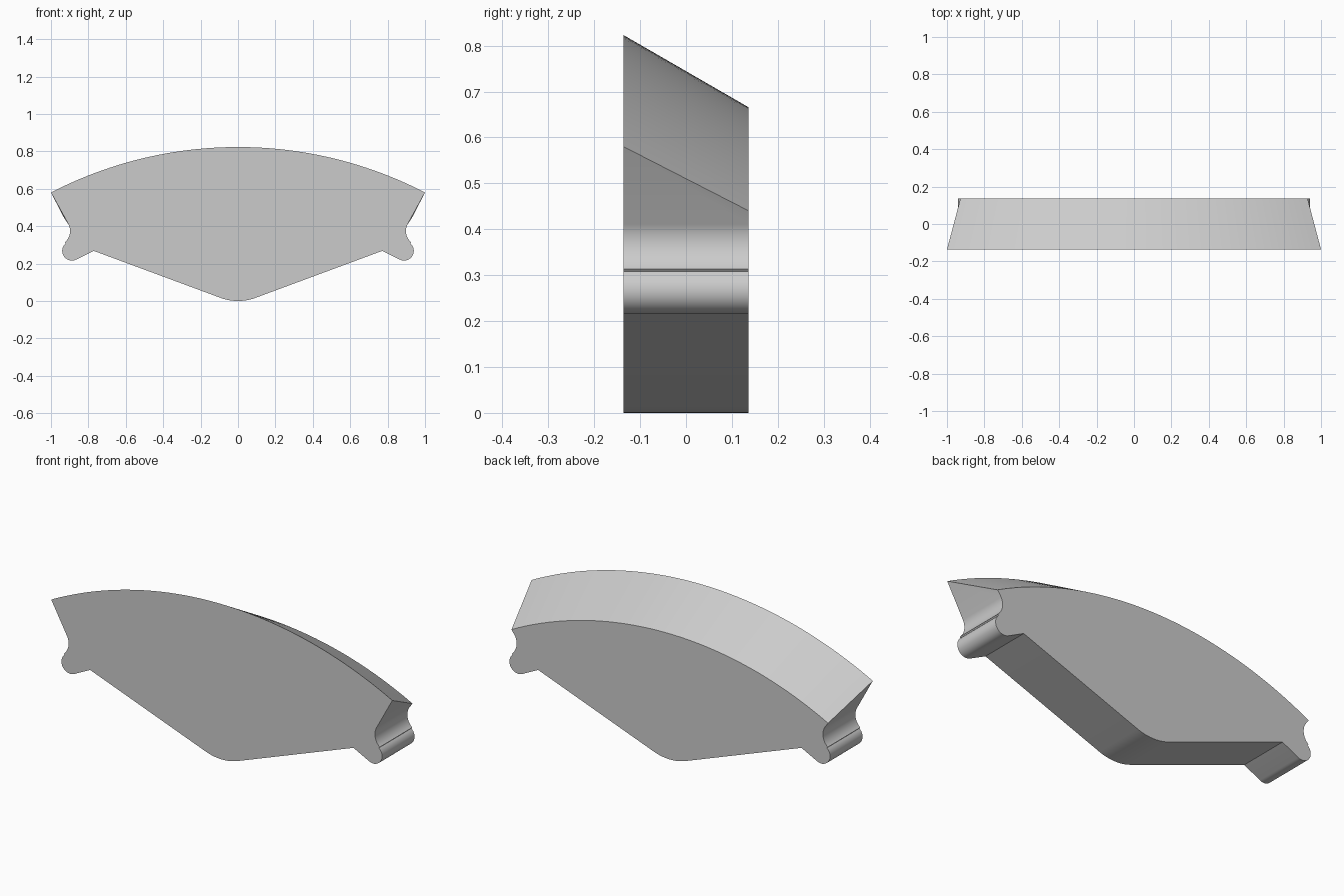
import bpy, bmesh
from math import sin, cos, pi, radians, hypot, atan2, asin

cube = bpy.data.objects.get("Cube")
if cube:
    bpy.data.objects.remove(cube, do_unlink=True)

HALF_DEPTH = 0.136
CROWN_Z = -1.356                    # centre of the crown arc
FRONT_R, BACK_R = 2.179, 2.022      # crown tapers towards the back
CROWN_ANGLE = asin(1 / FRONT_R)     # half angle of the radial side walls


def arc(cx, cz, r, a0, a1, steps):
    """Points along an arc in the xz plane."""
    return [(cx + r * cos(a0 + (a1 - a0) * i / steps),
             cz + r * sin(a0 + (a1 - a0) * i / steps)) for i in range(steps + 1)]


def outline(crown_r):
    """Closed outline: crown, right hooked flank, keel, mirrored left flank."""
    crown = arc(0, CROWN_Z, crown_r, pi / 2 + CROWN_ANGLE, pi / 2 - CROWN_ANGLE, 48)
    # Flank: hollow notch flowing into a round lip, then the inner corner
    nx, nz, nr = 0.978, 0.374, 0.08
    lx, lz, lr = 0.888, 0.268, 0.052
    kink_x = 0.772
    join = atan2(nz - lz, nx - lx)
    tangent = asin(lr / (lx - kink_x))
    flank = arc(nx, nz, nr, pi - CROWN_ANGLE, pi + join, 12)
    flank += arc(lx, lz, lr, join, -pi / 2 - tangent, 20)
    flank.append((kink_x, lz))
    # Rounded keel at the bottom
    slope = radians(20.3)
    keel = arc(0, 0.27, 0.27, -pi / 2 + slope, -pi / 2 - slope, 12)
    mirrored = [(-x, z) for x, z in reversed(flank)]
    return crown + flank + keel + mirrored


# Wedge body: front and back outlines joined by a band of faces
bm = bmesh.new()
front = [bm.verts.new((x, -HALF_DEPTH, z)) for x, z in outline(FRONT_R)]
back = [bm.verts.new((x, HALF_DEPTH, z)) for x, z in outline(BACK_R)]
bm.faces.new(front)
bm.faces.new(back[::-1])
count = len(front)
for i in range(count):
    j = (i + 1) % count
    bm.faces.new((front[i], back[i], back[j], front[j]))
bmesh.ops.recalc_face_normals(bm, faces=bm.faces)

mesh = bpy.data.meshes.new("wedge_body")
bm.to_mesh(mesh)
bm.free()
body = bpy.data.objects.new("wedge_body", mesh)
bpy.context.collection.objects.link(body)

# Plain grey finish
grey = bpy.data.materials.new("light_grey")
grey.use_nodes = True
colour = (0.6, 0.6, 0.6, 1)
grey.diffuse_color = colour
grey.node_tree.nodes["Principled BSDF"].inputs["Base Color"].default_value = colour
mesh.materials.append(grey)

# Smooth curves, crisp edges
bpy.ops.object.select_all(action="DESELECT")
body.select_set(True)
bpy.context.view_layer.objects.active = body
bpy.ops.object.shade_smooth_by_angle(angle=radians(30))
